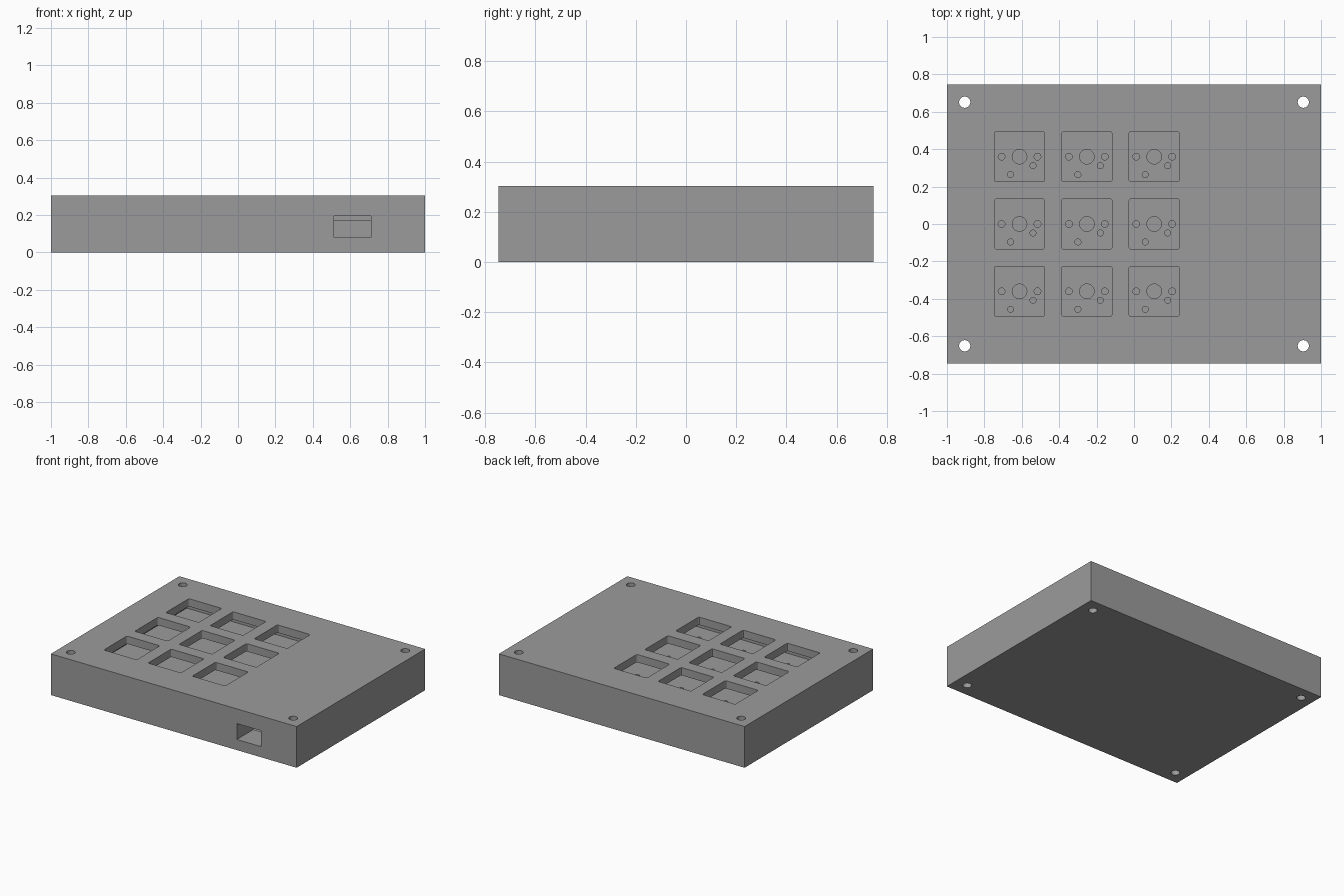
import bpy, bmesh
from mathutils import Matrix, Vector

if "Cube" in bpy.data.objects:
    bpy.data.objects.remove(bpy.data.objects["Cube"])

HX, HY = 1.0, 0.747            # case half sizes
FLOOR, RIM, TOP = 0.057, 0.246, 0.303
PITCH, KEY_X = 0.36, -0.252    # key grid spacing and middle column

grey = bpy.data.materials.new("grey_plastic")
grey.diffuse_color = (0.33, 0.33, 0.33, 1)
grey.use_nodes = True
grey.node_tree.nodes["Principled BSDF"].inputs["Base Color"].default_value = grey.diffuse_color


def add_box(bm, x0, x1, y0, y1, z0, z1, radius=0):
    size = Vector((x1 - x0, y1 - y0, z1 - z0))
    mid = Vector((x0 + x1, y0 + y1, z0 + z1)) / 2
    verts = bmesh.ops.create_cube(
        bm, size=1, matrix=Matrix.Translation(mid) @ Matrix.Diagonal((*size, 1)))["verts"]
    if radius:
        edges = {e for v in verts for e in v.link_edges
                 if abs(e.verts[0].co.z - e.verts[1].co.z) > 1e-4}
        bmesh.ops.bevel(bm, geom=list(edges), offset=radius, segments=3,
                        profile=0.5, affect='EDGES')


def add_cylinder(bm, x, y, r, z0, z1):
    bmesh.ops.create_cone(bm, cap_ends=True, segments=28, radius1=r, radius2=r,
                          depth=z1 - z0, matrix=Matrix.Translation((x, y, (z0 + z1) / 2)))


def make_object(name, bm):
    mesh = bpy.data.meshes.new(name)
    bm.to_mesh(mesh)
    bm.free()
    mesh.materials.append(grey)
    obj = bpy.data.objects.new(name, mesh)
    bpy.context.collection.objects.link(obj)
    return obj


def cut(obj, bm):
    cutter = make_object("cutter", bm)
    cutter.hide_render = True
    mod = obj.modifiers.new("cut", 'BOOLEAN')
    mod.operation, mod.solver, mod.object = 'DIFFERENCE', 'EXACT', cutter
    bpy.context.view_layer.objects.active = obj
    bpy.ops.object.modifier_apply(modifier=mod.name)
    bpy.data.objects.remove(cutter)


def block(name, hx, hy, z0, z1):
    bm = bmesh.new()
    add_box(bm, -hx, hx, -hy, hy, z0, z1)
    return make_object(name, bm)


def add_screw_holes(bm):
    for x in (-0.905, 0.905):
        for y in (-0.651, 0.651):
            add_cylinder(bm, x, y, 0.03, -0.1, 0.5)


keys = [(KEY_X + i * PITCH, j * PITCH) for i in (-1, 0, 1) for j in (-1, 0, 1)]

# Tray: thick walls, screw holes and a cable opening in the front wall
tray = block("case_tray", HX, HY, 0, RIM)
bm = bmesh.new()
add_box(bm, -0.81, 0.81, -0.556, 0.556, FLOOR, 0.4)
add_screw_holes(bm)
cut(tray, bm)
bm = bmesh.new()
add_box(bm, 0.514, 0.711, -0.9, -0.5, 0.078, 0.195)
cut(tray, bm)

# Top plate with square key openings
plate = block("top_plate", HX, HY, RIM, TOP)
bm = bmesh.new()
add_screw_holes(bm)
for x, y in keys:
    add_box(bm, x - 0.134, x + 0.134, y - 0.134, y + 0.134, 0.1, 0.5, radius=0.01)
cut(plate, bm)

# Circuit board with the switch mounting and pin holes
board = block("circuit_board", 0.803, 0.55, 0.167, 0.197)
bm = bmesh.new()
for x, y in keys:
    for dx, dy, r in ((0, 0, 0.039), (-0.096, 0, 0.018), (0.096, 0, 0.018),
                      (0.072, -0.048, 0.016), (-0.048, -0.096, 0.016)):
        add_cylinder(bm, x + dx, y + dy, r, 0.1, 0.3)
cut(board, bm)

# Smooth the round holes, keep the edges sharp
for obj in (tray, plate, board):
    bpy.ops.object.select_all(action='DESELECT')
    obj.select_set(True)
    bpy.context.view_layer.objects.active = obj
    bpy.ops.object.shade_smooth_by_angle()
